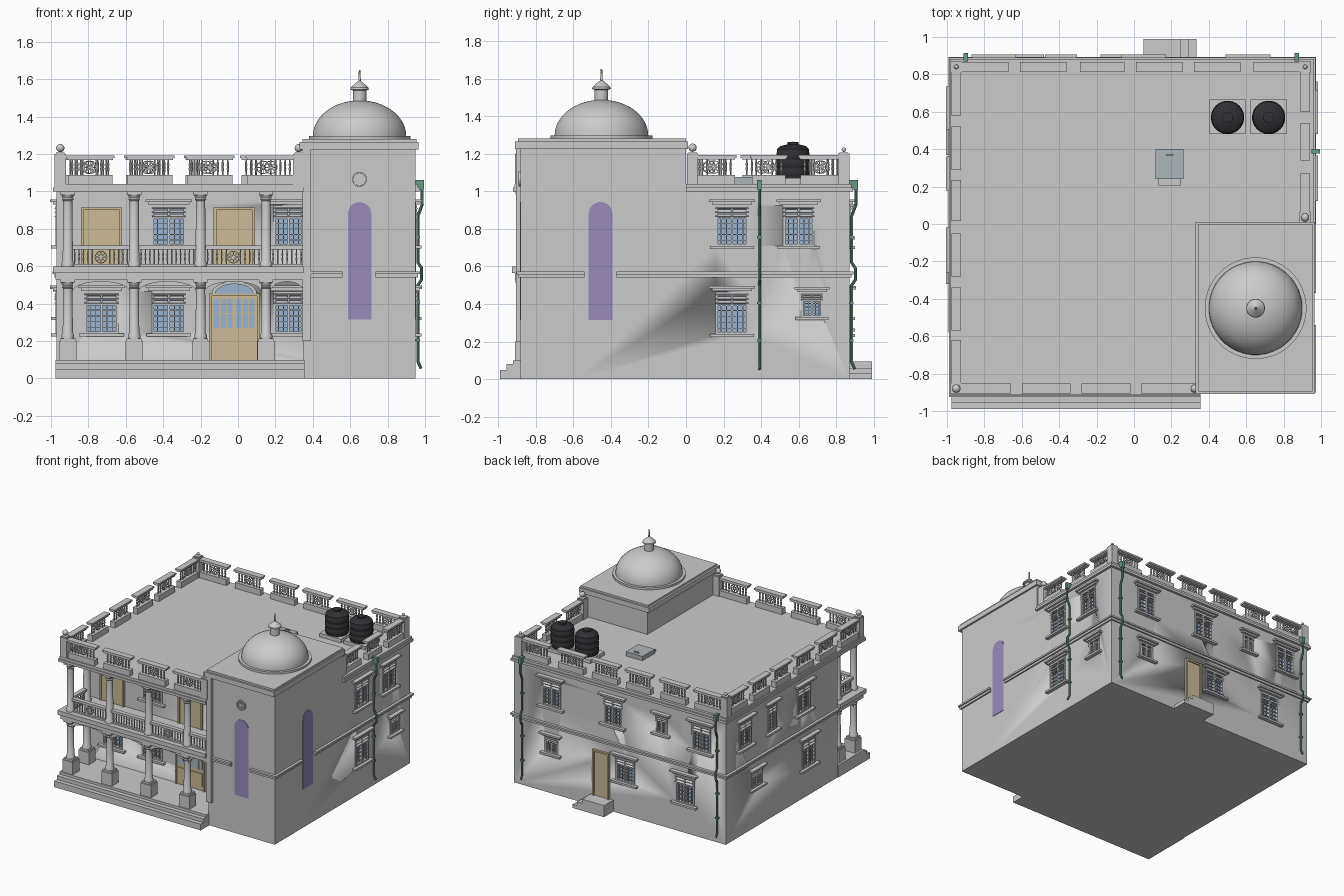
import bpy, bmesh, math
from mathutils import Matrix, Vector

if "Cube" in bpy.data.objects:
    bpy.data.objects.remove(bpy.data.objects["Cube"])

parts = {}
COL = {'glass': (.33, .46, .63, 1), 'tan': (.60, .50, .31, 1), 'violet': (.32, .26, .5, 1),
       'black': (.03, .03, .035, 1), 'green': (.14, .32, .22, 1), 'steel': (.42, .47, .5, 1)}
mats = {}
for k, c in COL.items():
    mats[k] = bpy.data.materials.new(k)
    mats[k].diffuse_color = c
I = Matrix.Identity(4)
T = Matrix.Translation


def part(name, mat=None):
    if name not in parts:
        parts[name] = (bmesh.new(), mat)
    return parts[name][0]


def box(bm, a, b, c, d, e, f, M=I):
    S = Matrix.Diagonal((abs(b - a), abs(d - c), abs(f - e), 1))
    bmesh.ops.create_cube(bm, size=1, matrix=M @ T(((a + b) / 2, (c + d) / 2, (e + f) / 2)) @ S)


def lathe(bm, prof, M=I, n=8, closed=False):
    rings = [[bm.verts.new(M @ Vector((r * math.cos(t), r * math.sin(t), z)))
              for t in (2 * math.pi * (i + .5) / n for i in range(n))] for r, z in prof]
    if closed:
        rings.append(rings[0])
    for p, q in zip(rings, rings[1:]):
        for i in range(n):
            j = (i + 1) % n
            bm.faces.new((p[i], p[j], q[j], q[i]))
    bmesh.ops.remove_doubles(bm, verts=list({v for r in rings for v in r}), dist=1e-6)


def prism(bm, pts, d0, d1, M):
    f = [[bm.verts.new(M @ Vector((u, d, z))) for u, z in pts] for d in (d0, d1)]
    bm.faces.new(f[0]); bm.faces.new(f[1])
    for i in range(len(pts)):
        j = (i + 1) % len(pts)
        bm.faces.new((f[0][i], f[0][j], f[1][j], f[1][i]))


def arc(u, z, rx, rz, n=14):
    return [(u + rx * math.cos(math.pi * i / n), z + rz * math.sin(math.pi * i / n)) for i in range(n + 1)]


def rod(bm, p, q, r, n=8):
    p, q = Vector(p), Vector(q)
    R = (q - p).to_track_quat('Z', 'Y').to_matrix().to_4x4()
    bmesh.ops.create_cone(bm, cap_ends=True, segments=n, radius1=r, radius2=r,
                          depth=(q - p).length + r * .6, matrix=T((p + q) / 2) @ R)


def wall(axis, s, pos):
    # local frame: u along the wall, d outward, z up
    if axis == 'y':
        return Matrix(((1, 0, 0, 0), (0, s, 0, pos), (0, 0, 1, 0), (0, 0, 0, 1)))
    return Matrix(((0, s, 0, pos), (1, 0, 0, 0), (0, 0, 1, 0), (0, 0, 0, 1)))


PORCH, BACK = wall('y', -1, -.58), wall('y', 1, .87)
RIGHT, LEFT = wall('x', 1, .95), wall('x', -1, -.97)
TFRONT = wall('y', -1, -.88)

# main walls and tower
box(part('main_walls'), -.97, .95, -.58, .87, 0, 1.0)
tw = part('tower')
box(tw, .35, .95, -.88, -.58, 0, 1.0)
box(tw, .35, .95, -.88, 0, 1.0, 1.23)
box(tw, .345, .39, -.905, -.88, .2, 1.23)
cap = part('tower_cap')
box(cap, .33, .965, -.91, .01, 1.225, 1.265)
box(cap, .345, .955, -.895, 0, 1.265, 1.28)

# dome with lantern and spike
dome = [(.272, 1.28), (.272, 1.297), (.25, 1.297)]
dome += [(.25 * math.cos(t), 1.297 + .19 * math.sin(t)) for t in (i * math.pi / 26 for i in range(1, 13))]
dome += [(.036, 1.484), (.036, 1.54), (.05, 1.545), (.048, 1.555), (.02, 1.58), (.007, 1.59), (.004, 1.65), (0, 1.65)]
lathe(part('dome'), dome, T((.65, -.45, 0)), 40)

# roof slab, balcony slab, string courses
rf = part('roof_slab')
for g, z0, z1 in ((0, 1.0, 1.02), (.008, 1.02, 1.04)):
    box(rf, -.99 + g, .35, -.92 + g, .89 - g, z0, z1)
    box(rf, .35, .97 - g, 0, .89 - g, z0, z1)
bs = part('balcony_slab')
box(bs, -.975, .35, -.91, -.58, .53, .565)
box(bs, -.99, .35, -.925, -.58, .565, .6)
sc = part('string_course')
for z0, z1, g in ((.54, .558, .012), (.558, .572, .022)):
    box(sc, -.97 - g, .95 + g, 0, g, z0, z1, BACK)
    box(sc, -.58, .87, 0, g, z0, z1, LEFT)
    box(sc, -.37, .87, 0, g, z0, z1, RIGHT)
    box(sc, -.88, -.54, 0, g, z0, z1, RIGHT)
    box(sc, .35, .56, 0, g, z0, z1, TFRONT)
    box(sc, .735, .95 + g, 0, g, z0, z1, TFRONT)

# porch floor and steps
st = part('porch_steps')
for y, z in ((-.99, .05), (-.955, .08), (-.92, .1)):
    box(st, -.975, .355, y, -.58, 0, z)
bst = part('back_steps')
for x, z in ((.25, .095), (.295, .06), (.335, .03)):
    box(bst, .05, x, .87, .99, 0, z)

# tall arched tower windows and round vent
for M, u in ((TFRONT, .65), (RIGHT, -.455)):
    prism(part('tower_glass', 'violet'), arc(u, .88, .063, .063) + [(u - .063, .315), (u + .063, .315)], -.02, .003, M)
V = TFRONT @ T((.65, 0, 1.065)) @ Matrix.Rotation(math.pi / 2, 4, 'X')
vent = part('round_vent')
SQ = [(.032, -.012), (.04, -.012), (.04, .012), (.032, .012)]
lathe(vent, SQ, V, 20, True)
for i in range(4):
    box(vent, -.033, .033, -.003, .003, -.006, .006, V @ Matrix.Rotation(i * math.pi / 4, 4, 'Z'))


def window(M, u, z0, z1, w):
    h, fr = w / 2, part('window_frames')
    box(part('window_cutters'), u - h, u + h, -.03, .05, z0, z1, M)
    box(part('window_glass', 'glass'), u - h, u + h, -.029, -.022, z0, z1, M)
    for a, b in ((u - h, u - h + .012), (u + h - .012, u + h), (u - .006, u + .006)):
        box(fr, a, b, -.028, .006, z0, z1, M)
    zl = z1 - .3 * (z1 - z0)
    for a, b in ((z0, z0 + .01), (z1 - .012, z1), (zl - .008, zl)):
        box(fr, u - h, u + h, -.028, .006, a, b, M)
    for i in range(3):  # louvre slats
        z = zl + (i + .5) * (z1 - zl) / 3
        box(fr, -h, h, -.012, .012, -.003, .003, M @ T((u, 0, z)) @ Matrix.Rotation(-.6, 4, 'X'))
    for i in range(1, 6):  # security bars
        x = u - h + w * i / 6
        box(fr, x - .002, x + .002, -.004, .002, z0, zl, M)
    for i in range(1, 5):
        z = z0 + (zl - z0) * i / 5
        box(fr, u - h, u + h, -.004, .002, z - .002, z + .002, M)
    box(fr, u - h - .035, u + h + .035, 0, .035, z1 + .018, z1 + .032, M)
    box(fr, u - h - .02, u + h + .02, 0, .02, z1 + .004, z1 + .018, M)
    box(fr, u - h - .03, u + h + .03, 0, .03, z0 - .016, z0, M)


UP, LO, SM = (.71, .925), (.24, .465), (.33, .46)
for M, u, (z0, z1), w in (
        (RIGHT, .245, UP, .175), (RIGHT, .6, UP, .165), (RIGHT, .245, LO, .175), (RIGHT, .67, SM, .115),
        (BACK, .61, UP, .17), (BACK, .05, UP, .17), (BACK, -.39, (.76, .9), .1), (BACK, -.75, UP, .17),
        (BACK, .61, SM, .12), (BACK, -.06, (.27, .465), .17), (BACK, -.6, LO, .17),
        (LEFT, .62, UP, .16), (LEFT, .27, UP, .11), (LEFT, -.14, UP, .17), (LEFT, .47, SM, .13), (LEFT, -.2, LO, .17),
        (PORCH, -.37, UP, .18), (PORCH, .27, UP, .16),
        (PORCH, -.73, LO, .18), (PORCH, -.37, LO, .18), (PORCH, .27, LO, .16)):
    window(M, u, z0, z1, w)


def door(M, a, b, z0, z1):
    dr = part('doors', 'tan')
    box(dr, a, b, -.01, .008, z0, z1, M)
    for p, q in ((a, a + .014), (b - .014, b)):
        box(dr, p, q, 0, .018, z0, z1, M)
    box(dr, a, b, 0, .018, z1 - .014, z1, M)


door(PORCH, -.84, -.62, .6, .915)
door(PORCH, -.13, .09, .6, .915)
door(PORCH, -.155, .115, .1, .455)
door(BACK, .08, .23, .095, .47)
for a in (-.13, -.012):  # front door panes, handles and arched fanlight
    box(part('door_glass', 'glass'), a, a + .1, 0, .012, .27, .425, PORCH)
    for x in (a + .035, a + .068):
        box(part('doors'), x - .003, x + .003, 0, .016, .27, .425, PORCH)
    box(part('doors'), a, a + .1, 0, .016, .345, .351, PORCH)
    box(part('doors'), a, a + .1, 0, .014, .13, .24, PORCH)
prism(part('door_glass'), arc(-.02, .455, .1, .05), 0, .01, PORCH)
prism(part('fanlight_frame'), arc(-.02, .455, .12, .065) + arc(-.02, .455, .1, .05)[::-1], 0, .02, PORCH)

# columns: front row plus one at the rear of the open porch side
COLS = [(-.91, -.87), (-.555, -.87), (-.2, -.87), (.15, -.87), (-.91, -.66)]
co, pe = part('columns'), part('column_pedestals')
for x, y in COLS:
    box(pe, x - .047, x + .047, y - .04, y + .047, .1, .2)
    box(pe, x - .04, x + .04, y - .035, y + .04, .2, .215)
    for z0, z1 in ((.215, .53), (.6, 1.0)):
        lathe(co, [(.034, z0), (.034, z0 + .018), (.028, z0 + .028), (.025, z1 - .05), (.032, z1 - .042),
                   (.027, z1 - .035), (.036, z1 - .018)], T((x, y, 0)), 16)
        box(co, x - .038, x + .038, y - .038, y + .038, z1 - .018, z1)

# arched beams between the columns
ROW = wall('y', -1, -.87)
SIDE = wall('x', -1, -.91)
BAYS = [(ROW, -.885, -.58), (ROW, -.53, -.225), (ROW, -.175, .125), (ROW, .175, .35), (SIDE, -.845, -.685)]
for M, a, b in BAYS:
    m, r = (a + b) / 2, (b - a) / 2
    prism(part('arched_beams'), [(a, .54)] + arc(m, .465, r, .053)[::-1] + [(b, .54)], -.02, .02, M)


def rosette(bm, M, u, z, r):
    R = M @ T((u, 0, z)) @ Matrix.Rotation(math.pi / 2, 4, 'X')
    for k in (1, .4):
        lathe(bm, [(r * k - .005, -.005), (r * k, -.005), (r * k, .005), (r * k - .005, .005)], R, 14, True)
    for i in range(4):
        box(bm, -r, r, -.0025, .0025, -.003, .003, R @ Matrix.Rotation(i * math.pi / 4, 4, 'Z'))


def railing(name, M, a, b, z0, z1, step, r, ring):
    bm, n = part(name), max(2, round((b - a) / step))
    h = z1 - z0
    for i in range(n):
        u = a + (b - a) * (i + .5) / n
        if ring and abs(u - (a + b) / 2) < ring:
            continue
        lathe(bm, [(r * .6, z0), (r * .6, z0 + h * .2), (r, z0 + h * .4), (r * .6, z0 + h * .55),
                   (r, z0 + h * .65), (r * .6, z0 + h * .85), (r * .6, z1)], M @ T((u, 0, 0)), 6)
    if ring:
        rosette(bm, M, (a + b) / 2, (z0 + z1) / 2, ring)


# balcony railing
for i, (M, a, b) in enumerate(BAYS):
    railing('balcony_railing', M, a, b, .605, .692, .024, .0055, .034 if i in (0, 2) else 0)
    box(part('balcony_railing'), a, b, -.018, .018, .69, .71, M)
    box(part('balcony_railing'), a, b, -.012, .012, .6, .612, M)

# roof parapet
PF, PB = wall('y', -1, -.88), wall('y', 1, .84)
PR, PL = wall('x', 1, .915), wall('x', -1, -.95)
SEG = [(PF, s) for s in ((-.92, -.66), (-.6, -.34), (-.28, -.02), (.04, .31))]
SEG += [(PB, s) for s in ((-.93, -.67), (-.61, -.36), (-.29, -.05), (.01, .26), (.32, .57), (.64, .89))]
SEG += [(PL, s) for s in ((.58, .84), (.29, .52), (.015, .235), (-.28, -.05), (-.57, -.34), (-.9, -.62))]
SEG += [(PR, s) for s in ((.6, .84), (.34, .54), (.03, .27))]
for M, (a, b) in SEG:
    box(part('parapet_base'), a + .01, b - .01, -.022, .022, 1.04, 1.088, M)
    box(part('parapet_rail'), a, b, -.026, .026, 1.178, 1.192, M)
    box(part('parapet_rail'), a + .008, b - .008, -.02, .02, 1.168, 1.178, M)
    railing('parapet_balusters', M, a + .02, b - .02, 1.088, 1.17, .026, .008, .036)
for x, y, r in ((-.95, -.88, .022), (.325, -.88, .022), (.915, .035, .022), (-.95, .84, .012), (.915, .84, .012)):
    po = part('parapet_posts')
    box(po, x - .03, x + .03, y - .03, y + .03, 1.04, 1.2)
    box(po, x - .023, x + .023, y - .023, y + .023, 1.2, 1.207)
    bmesh.ops.create_uvsphere(po, u_segments=16, v_segments=10, radius=r, matrix=T((x, y, 1.21 + r)))

# drain pipes
for M, u in ((BACK, -.9), (BACK, .87), (RIGHT, .39)):
    pip = part('drain_pipes', 'green')
    box(pip, u - .012, u + .012, 0, .045, 1.01, 1.06, M)
    path = [(.035, 1.03), (.035, .93), (.012, .87), (.012, .62), (.032, .59), (.032, .53), (.012, .5), (.012, .09), (.028, .055)]
    for p, q in zip(path, path[1:]):
        rod(pip, M @ Vector((u, *p)), M @ Vector((u, *q)), .008)
    for z in (.2, .4, .75):
        box(pip, u - .012, u + .012, 0, .022, z, z + .012, M)

# water tanks on plinths
for x in (.5, .72):
    box(part('tank_plinths'), x - .097, x + .097, .48, .665, 1.04, 1.07)
    prof = [(0, 1.07), (.085, 1.07)]
    for z in (1.08, 1.125, 1.17):
        prof += [(.085, z), (.089, z + .006), (.089, z + .034), (.085, z + .04)]
    prof += [(.085, 1.225), (.07, 1.24), (.03, 1.25), (.03, 1.262), (0, 1.264)]
    lathe(part('water_tanks', 'black'), prof, T((x, .57, 0)), 28)

# roof hatch
box(part('roof_hatch', 'steel'), .115, .265, .24, .4, 1.04, 1.075)
box(part('roof_hatch'), .17, .21, .365, .375, 1.075, 1.085)
box(part('hatch_step'), .13, .25, .205, .24, 1.04, 1.055)

# turn every part into an object
obs = {}
for name, (bm, mat) in parts.items():
    bmesh.ops.recalc_face_normals(bm, faces=bm.faces)
    for f in bm.faces:
        f.smooth = True
    for e in bm.edges:
        e.smooth = e.calc_face_angle(3) < .6
    me = bpy.data.meshes.new(name)
    bm.to_mesh(me)
    bm.free()
    obs[name] = ob = bpy.data.objects.new(name, me)
    bpy.context.collection.objects.link(ob)
    if mat:
        me.materials.append(mats[mat])
cut = obs['window_cutters']
cut.hide_render = True
cut.display_type = 'WIRE'
mod = obs['main_walls'].modifiers.new('window_openings', 'BOOLEAN')
mod.operation, mod.object, mod.solver = 'DIFFERENCE', cut, 'EXACT'

for m in bpy.data.materials:
    if m.users and not m.is_grease_pencil:
        m.use_nodes = True
        m.node_tree.nodes["Principled BSDF"].inputs["Base Color"].default_value = m.diffuse_color
